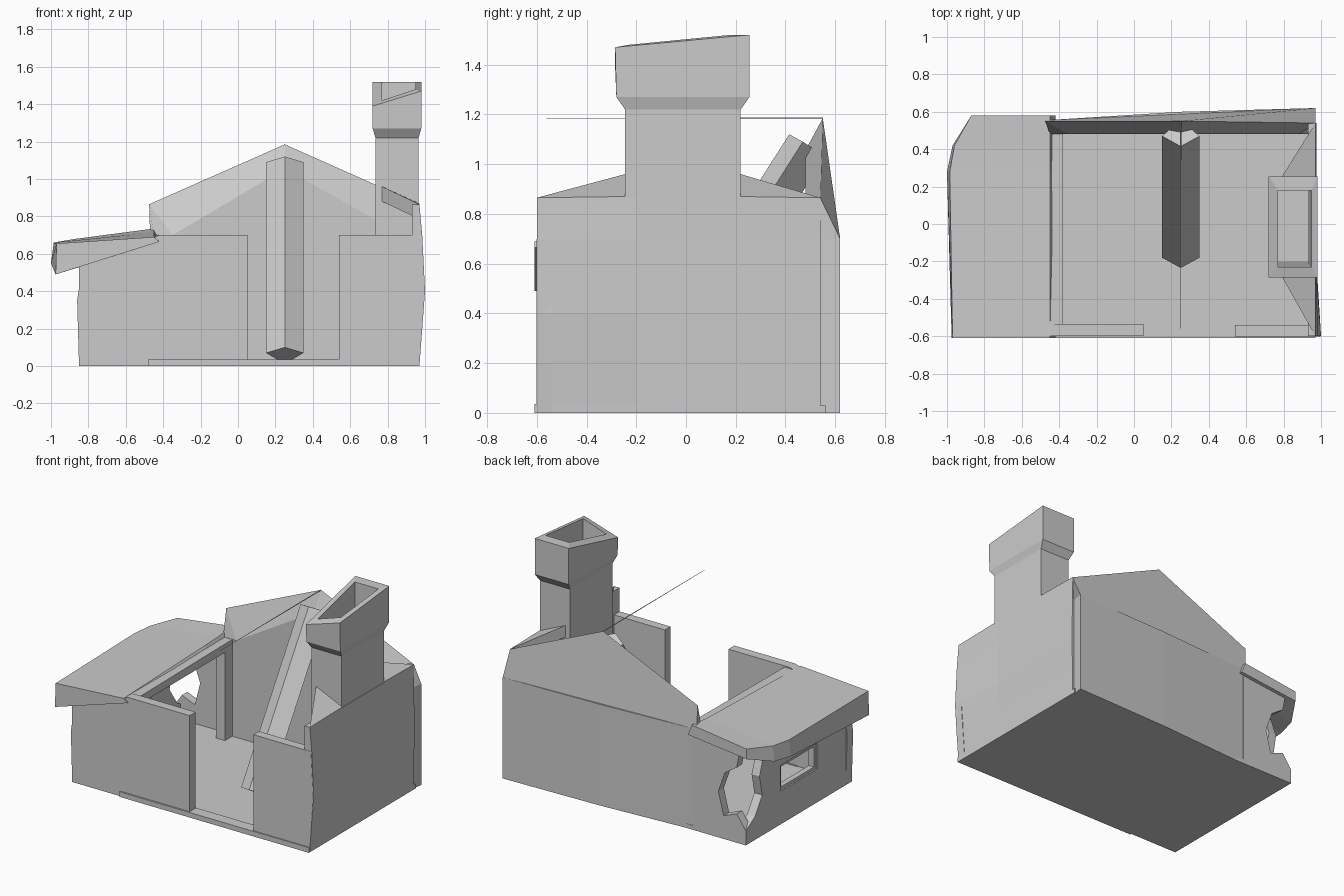
import bpy, bmesh


def loft(name, rings):
    """Skin consecutive rings of 3D points and cap both ends."""
    bm = bmesh.new()
    vs = [[bm.verts.new(p) for p in r] for r in rings]
    n = len(rings[0])
    for a, b in zip(vs, vs[1:]):
        for i in range(n):
            j = (i + 1) % n
            bm.faces.new((a[i], a[j], b[j], b[i]))
    bm.faces.new(vs[0])
    bm.faces.new(vs[-1][::-1])
    bmesh.ops.recalc_face_normals(bm, faces=bm.faces)
    me = bpy.data.meshes.new(name)
    bm.to_mesh(me)
    bm.free()
    ob = bpy.data.objects.new(name, me)
    bpy.context.collection.objects.link(ob)
    return ob


def xz(profile, y):
    return [(x, y, z) for x, z in profile]


def yz(profile, x):
    return [(x, y, z) for y, z in profile]


def rect(x0, x1, y0, y1, z):
    zs = z if isinstance(z, (list, tuple)) else [z] * 4
    return [(x0, y0, zs[0]), (x1, y0, zs[1]), (x1, y1, zs[2]), (x0, y1, zs[3])]


def box(name, x0, x1, y0, y1, z0, z1):
    return loft(name, [rect(x0, x1, y0, y1, z0), rect(x0, x1, y0, y1, z1)])


# Floor and front sill
box("floor", -0.85, 0.97, -0.60, 0.56, 0, 0.03)
box("front_sill", -0.48, 0.97, -0.61, -0.53, 0, 0.035)

# Back wall: lower block bowing outward to the right, gable above
lower = [(-0.46, 0.48), (0.95, 0.48), (0.97, 0.62), (0.25, 0.60), (-0.47, 0.555)]
loft("back_wall", [[(x, y, z) for x, y in lower] for z in (0, 0.70)])
loft("back_gable", [
    xz([(-0.45, 0.70), (0.95, 0.70), (0.88, 0.70), (0.25, 1.056), (-0.35, 0.70)], 0.48),
    [(-0.47, 0.555, 0.70), (0.97, 0.62, 0.70), (0.97, 0.54, 0.865),
     (0.25, 0.55, 1.185), (-0.475, 0.55, 0.865)]])

# Right wall, bulging at the front corner
front = [(0.93, 0), (0.97, 0), (0.985, 0.2), (1.0, 0.4), (0.985, 0.7), (0.97, 0.865), (0.93, 0.865)]
straight = [(0.93, 0), (0.97, 0), (0.97, 0.2), (0.975, 0.4), (0.97, 0.7), (0.97, 0.865), (0.93, 0.865)]
loft("right_wall", [xz(front, -0.60), xz(straight, -0.2), xz(straight, 0.54)])

# Front wall either side of the wide doorway
left_front = [(-0.85, 0), (0.05, 0), (0.05, 0.70), (-0.42, 0.70), (-0.83, 0.55), (-0.86, 0.35)]
loft("front_wall_left", [xz(left_front, -0.60), xz(left_front, -0.535)])
right_front = [(0.54, 0), (0.97, 0), (0.985, 0.2), (0.998, 0.4), (0.98, 0.70), (0.54, 0.70)]
loft("front_wall_right", [xz(right_front, -0.602), xz(right_front, -0.54)])

# Lean-to left wall with broken back end and a window
side = [(-0.60, 0), (0.56, 0), (0.56, 0.10), (0.46, 0.16), (0.38, 0.28),
        (0.41, 0.42), (0.36, 0.56), (-0.60, 0.56)]
wall = loft("left_wall", [yz(side, -0.85), yz(side, -0.79)])
cutter = box("window_cutter", -1, -0.6, -0.22, 0.18, 0.23, 0.41)
mod = wall.modifiers.new("window", 'BOOLEAN')
mod.operation, mod.object, mod.solver = 'DIFFERENCE', cutter, 'EXACT'
bpy.context.view_layer.objects.active = wall
bpy.ops.object.modifier_apply(modifier="window")
bpy.data.objects.remove(cutter)
for i, (z0, z1) in enumerate(((0.23, 0.25), (0.39, 0.41))):
    box(f"window_rail_{i}", -0.84, -0.80, -0.22, 0.18, z0, z1)
for i, y in enumerate((-0.22, 0.16)):
    box(f"window_stile_{i}", -0.84, -0.80, y, y + 0.02, 0.25, 0.39)

# Lean-to back wall with jagged hole at the corner
jag = [(-0.45, 0), (-0.85, 0), (-0.85, 0.10), (-0.78, 0.20), (-0.68, 0.16), (-0.64, 0.32),
       (-0.69, 0.46), (-0.78, 0.52), (-0.80, 0.62), (-0.45, 0.69)]
loft("lean_to_back_wall", [xz(jag, 0.50), xz(jag, 0.56)])

# Lean-to roof: wedge tapering into the house, broken back corner
loft("lean_to_roof", [
    xz([(-0.97, 0.655), (-0.975, 0.49), (-0.42, 0.665), (-0.45, 0.69)], -0.61),
    xz([(-0.985, 0.66), (-1.0, 0.55), (-0.42, 0.66), (-0.45, 0.715)], 0.28),
    xz([(-0.96, 0.665), (-0.97, 0.56), (-0.42, 0.66), (-0.45, 0.72)], 0.42),
    xz([(-0.87, 0.68), (-0.87, 0.61), (-0.42, 0.66), (-0.45, 0.735)], 0.58)])

# Header beam and post between house and lean-to
loft("header_beam", [rect(-0.45, -0.38, -0.60, 0.54, 0.64),
                     rect(-0.45, -0.38, -0.60, 0.54, (0.69, 0.69, 0.70, 0.70))])
box("divider_post", -0.45, -0.38, 0.40, 0.50, 0.03, 0.65)

# Chimney with flared cap, chipped front rim and hollow flue
loft("chimney", [
    rect(0.735, 0.965, -0.245, 0.22, 0.03), rect(0.735, 0.965, -0.245, 0.22, 1.22),
    rect(0.72, 0.98, -0.28, 0.255, 1.27),
    rect(0.72, 0.98, -0.285, 0.255, (1.39, 1.47, 1.52, 1.52)),
    rect(0.77, 0.95, -0.23, 0.18, (1.42, 1.48, 1.52, 1.52)),
    rect(0.77, 0.93, -0.20, 0.18, 0.60)])

# Sloping shoulders either side of the chimney
for name, y_out, y_in in (("front_shoulder", -0.60, -0.245), ("back_shoulder", 0.54, 0.22)):
    loft(name, [[(0.97, y_out, 0.865 - d), (0.97, y_in, 0.87 - d), (0.77, y_in, 0.96 - d)]
                for d in (0, 0.08)])

# Fallen rafter leaning on the gable, diamond section
low = [(0.25, -0.235, 0.10), (0.35, -0.18, 0.07), (0.25, -0.09, 0.012), (0.15, -0.18, 0.07)]
loft("fallen_rafter", [low, [(x, y + 0.65, z + 1.02) for x, y, z in low]])

# Splinter of the ridge
loft("ridge_splinter", [xz([(0.247, 1.182), (0.253, 1.182), (0.25, 1.188)], 0.55),
                        xz([(0.249, 1.184), (0.251, 1.184), (0.25, 1.186)], -0.56)])
